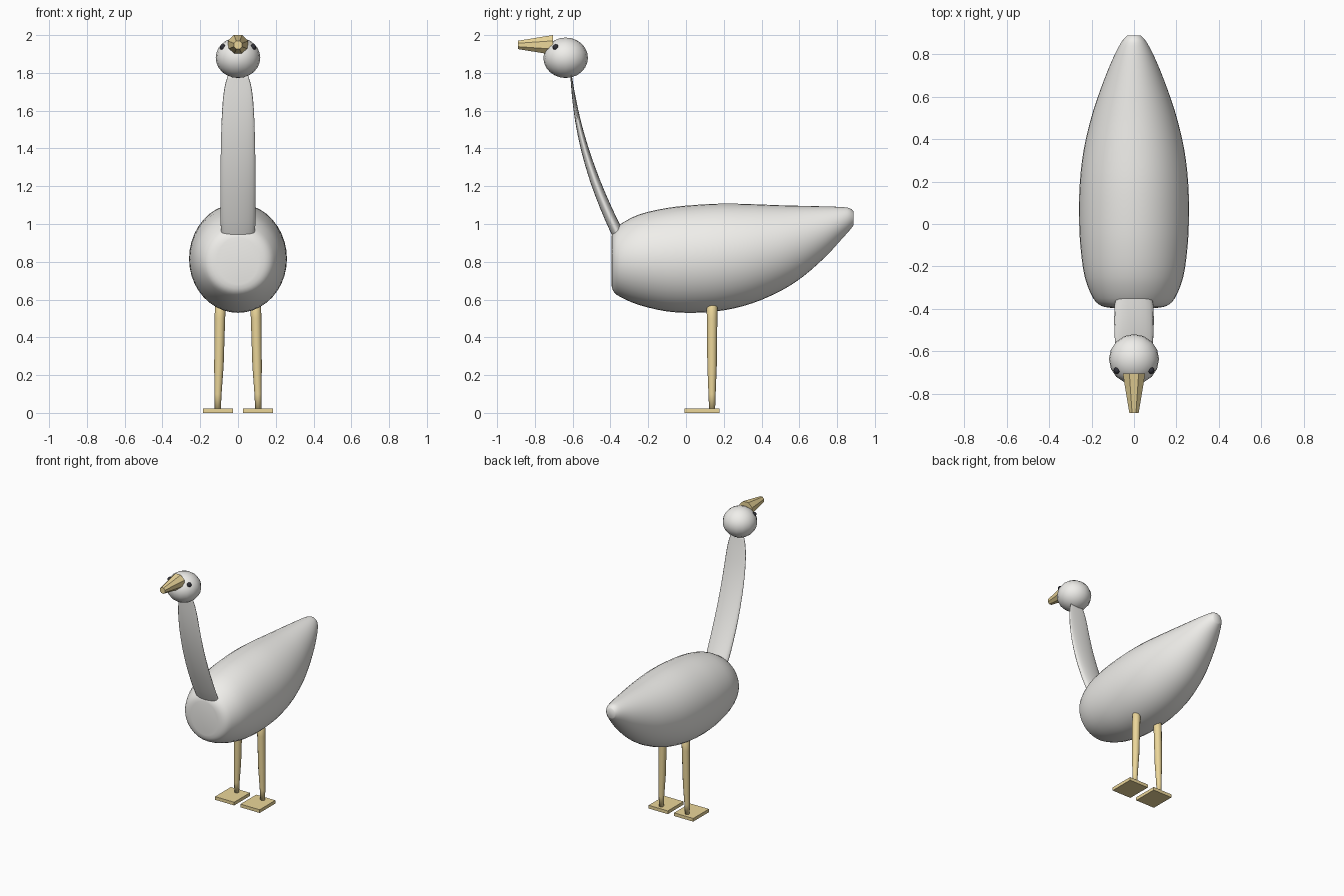
import bpy, bmesh
from math import sin, cos, pi
from mathutils import Vector

if "Cube" in bpy.data.objects:
    bpy.data.objects.remove(bpy.data.objects["Cube"])


def material(name, color):
    m = bpy.data.materials.new(name)
    m.diffuse_color = color
    m.use_nodes = True
    m.node_tree.nodes["Principled BSDF"].inputs["Base Color"].default_value = m.diffuse_color
    return m


white = material("white", (0.87, 0.86, 0.83, 1))
tan = material("tan", (0.83, 0.67, 0.32, 1))
dark = material("dark", (0.03, 0.03, 0.04, 1))


def smooth_rows(rows, n=3):
    """Catmull-Rom resampling of a short list of tuples."""
    p = [Vector(r) for r in rows]
    out = []
    for i in range(len(p) - 1):
        a, b, c, d = p[max(i - 1, 0)], p[i], p[i + 1], p[min(i + 2, len(p) - 1)]
        for k in range(n):
            t = k / n
            out.append(0.5 * (2 * b + (c - a) * t + (2 * a - 5 * b + 4 * c - d) * t ** 2
                              + (3 * b - a - 3 * c + d) * t ** 3))
    return out + [p[-1]]


def loft(name, rings, sides, smooth, mat, phase=0.0):
    """Skin elliptical rings given as (centre, half axis u, half axis v)."""
    bm = bmesh.new()
    loops = []
    for c, u, v in rings:
        c, u, v = Vector(c), Vector(u), Vector(v)
        angles = [2 * pi * i / sides + phase for i in range(sides)]
        loops.append([bm.verts.new(c + u * cos(a) + v * sin(a)) for a in angles])
    for a, b in zip(loops, loops[1:]):
        for i in range(sides):
            j = (i + 1) % sides
            bm.faces.new((a[i], a[j], b[j], b[i]))
    bm.faces.new(loops[0])
    bm.faces.new(loops[-1])
    bmesh.ops.recalc_face_normals(bm, faces=bm.faces[:])
    for f in bm.faces:
        f.smooth = smooth
    me = bpy.data.meshes.new(name)
    bm.to_mesh(me)
    bm.free()
    me.materials.append(mat)
    ob = bpy.data.objects.new(name, me)
    bpy.context.collection.objects.link(ob)
    return ob


def ball(name, loc, scale, segs, rings, mat):
    bpy.ops.mesh.primitive_uv_sphere_add(segments=segs, ring_count=rings, radius=1, location=loc)
    ob = bpy.context.object
    ob.name = name
    ob.scale = scale
    bpy.ops.object.shade_smooth()
    ob.data.materials.append(mat)
    return ob


# Body: y, bottom z, top z, half width
profile = [(-0.395, 0.68, 0.93, 0.11), (-0.385, 0.645, 0.96, 0.155),
           (-0.35, 0.615, 0.997, 0.192), (-0.25, 0.572, 1.05, 0.232),
           (-0.1, 0.537, 1.085, 0.253), (0.05, 0.53, 1.101, 0.259),
           (0.2, 0.543, 1.108, 0.255), (0.35, 0.58, 1.105, 0.237),
           (0.5, 0.645, 1.099, 0.202), (0.62, 0.722, 1.096, 0.163),
           (0.74, 0.828, 1.093, 0.117), (0.82, 0.915, 1.09, 0.08),
           (0.865, 0.965, 1.084, 0.054), (0.888, 0.995, 1.065, 0.033)]
loft("body", [((0, y, (lo + hi) / 2), (w, 0, 0), (0, 0, (hi - lo) / 2))
              for y, lo, hi, w in smooth_rows(profile)], 40, True, white)

# Neck: flattened curved tube; y, z, half width, half thickness
path = smooth_rows([(-0.335, 0.9, 0.082, 0.03), (-0.376, 0.98, 0.091, 0.031),
                    (-0.426, 1.09, 0.093, 0.029), (-0.482, 1.23, 0.093, 0.026),
                    (-0.534, 1.39, 0.091, 0.021), (-0.571, 1.54, 0.087, 0.015),
                    (-0.592, 1.66, 0.08, 0.01), (-0.603, 1.74, 0.068, 0.006),
                    (-0.609, 1.79, 0.052, 0.004)], 2)
rings = []
for i, (y, z, w, t) in enumerate(path):
    a, b = path[max(i - 1, 0)], path[min(i + 1, len(path) - 1)]
    d = Vector((0, b[0] - a[0], b[1] - a[1])).normalized()
    rings.append(((0, y, z), (w, 0, 0), Vector((0, d.z, -d.y)) * t))
loft("neck", rings, 20, True, white)

# Head
ball("head", (0, -0.637, 1.88), (0.118, 0.118, 0.107), 16, 12, white)

# Beak: eight-sided faceted cone
loft("beak", [((0, y, 1.948), (r, 0, 0), (0, 0, r * 0.99))
              for y, r in [(-0.705, 0.057), (-0.89, 0.024)]], 8, False, tan, pi / 8)

for s, side in ((-1, "left"), (1, "right")):
    # Eyes
    ball(side + "_eye", (s * 0.08, -0.69, 1.936), (0.016,) * 3, 12, 8, dark)
    # Legs
    loft(side + "_leg", [((s * x, 0.138, z), (r, 0, 0), (0, r, 0)) for x, z, r in
                         [(0.09, 0.66, 0.029), (0.096, 0.5, 0.028), (0.101, 0.25, 0.025),
                          (0.106, 0.1, 0.019), (0.107, 0.015, 0.016)]], 12, True, tan)
    # Feet
    bpy.ops.mesh.primitive_cube_add(size=1, location=(s * 0.105, 0.085, 0.012))
    foot = bpy.context.object
    foot.name = side + "_foot"
    foot.scale = (0.158, 0.185, 0.024)
    foot.data.materials.append(tan)
